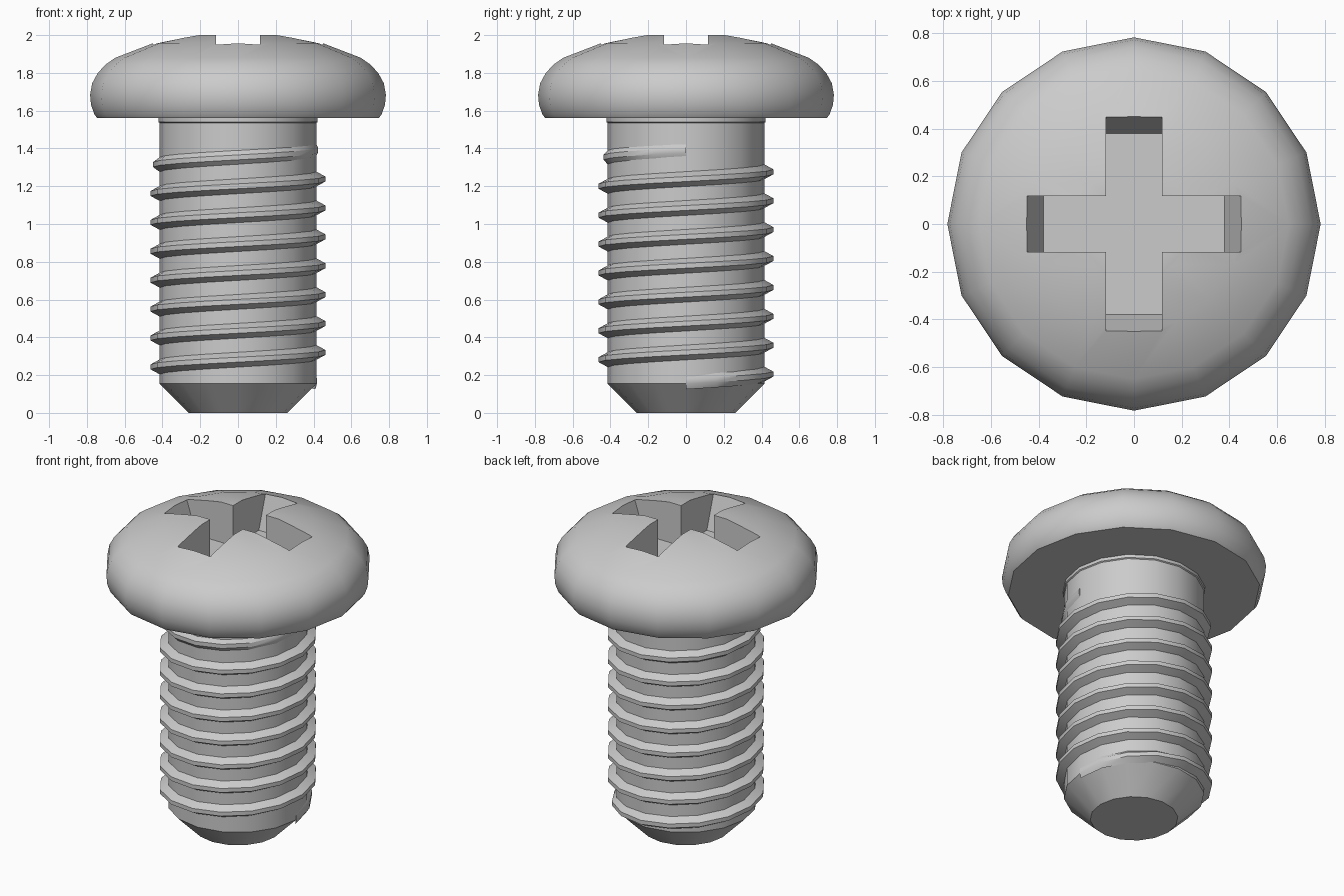
import bpy, bmesh
from math import pi, cos, sin, radians

if "Cube" in bpy.data.objects:
    bpy.data.objects.remove(bpy.data.objects["Cube"])

SIDES = 16


def finish(name, bm, angle=None):
    bmesh.ops.recalc_face_normals(bm, faces=bm.faces)
    me = bpy.data.meshes.new(name)
    bm.to_mesh(me)
    bm.free()
    ob = bpy.data.objects.new(name, me)
    bpy.context.collection.objects.link(ob)
    if angle:
        smooth(ob, angle)
    return ob


def select(ob):
    bpy.ops.object.select_all(action='DESELECT')
    ob.select_set(True)
    bpy.context.view_layer.objects.active = ob


def smooth(ob, angle):
    select(ob)
    bpy.ops.object.shade_smooth_by_angle(angle=radians(angle))


def skin(loops):
    """Join closed loops of points into a capped solid."""
    bm = bmesh.new()
    rings = [[bm.verts.new(p) for p in loop] for loop in loops]
    for a, b in zip(rings, rings[1:]):
        n = len(a)
        for i in range(n):
            j = (i + 1) % n
            bm.faces.new((a[i], a[j], b[j], b[i]))
    bm.faces.new(rings[0])
    bm.faces.new(rings[-1])
    return bm


def lathe(profile):
    return skin([[(r * cos(2 * pi * i / SIDES), r * sin(2 * pi * i / SIDES), z)
                  for i in range(SIDES)] for r, z in profile])


# Domed pan head
head = finish("head", lathe([
    (0.745, 1.56), (0.76, 1.58), (0.778, 1.63), (0.783, 1.685), (0.772, 1.745),
    (0.742, 1.80), (0.70, 1.845), (0.65, 1.88), (0.45, 1.957), (0.24, 2.0)]))


# Cross recess with sloping arm ends
def cross(length, w, z):
    quarter = [(length, -w), (length, w), (w, w)]
    pts = []
    for _ in range(4):
        pts += [(x, y, z) for x, y in quarter]
        quarter = [(-y, x) for x, y in quarter]
    return pts


cutter = finish("recess_cutter", skin([cross(0.38, 0.117, 1.74),
                                       cross(0.497, 0.117, 2.1)]))
cutter.hide_render = True
mod = head.modifiers.new("recess", 'BOOLEAN')
mod.operation = 'DIFFERENCE'
mod.solver = 'EXACT'
mod.object = cutter
select(head)
bpy.ops.object.modifier_apply(modifier=mod.name)
bpy.data.objects.remove(cutter)
smooth(head, 30)

# Shank with chamfered tip and small collar under the head
finish("shank", lathe([(0.26, 0), (0.415, 0.155), (0.415, 1.535),
                       (0.422, 1.54), (0.422, 1.565)]), 30)

# Helical thread, fading in at the tip and out below the head
TURNS, PITCH, START = 8, 0.153, 0.167
sections = []
for i in range(TURNS * SIDES + 1):
    t = i / SIDES
    fade = min(1, t / 0.25, (8.1 - t) / 0.85)
    crest = 0.418 + 0.045 * fade
    a, z = 2 * pi * t, START + PITCH * t
    sections.append([(r * cos(a), r * sin(a), z + dz) for r, dz in
                     ((0.41, -0.042), (crest, -0.013),
                      (crest, 0.013), (0.41, 0.042))])
finish("thread", skin(sections), 30)
